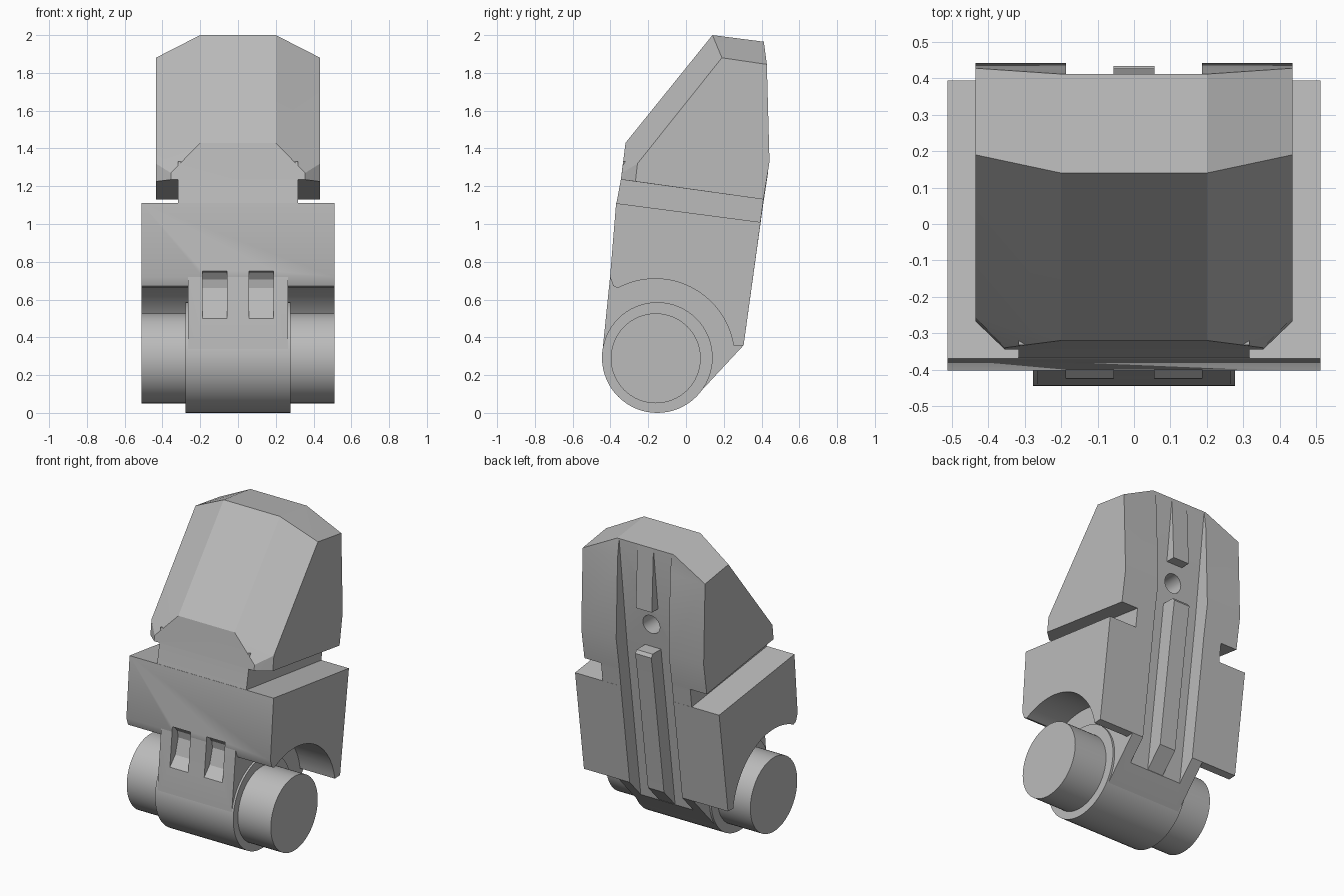
import bpy, bmesh, math
from mathutils import Matrix

cube = bpy.data.objects.get("Cube")
if cube:
    bpy.data.objects.remove(cube, do_unlink=True)

grey = bpy.data.materials.new("plain_grey")
grey.use_nodes = True
colour = (0.5, 0.5, 0.5, 1)
grey.diffuse_color = colour
grey.node_tree.nodes["Principled BSDF"].inputs["Base Color"].default_value = colour


def finish(name, bm):
    bmesh.ops.recalc_face_normals(bm, faces=bm.faces)
    mesh = bpy.data.meshes.new(name)
    bm.to_mesh(mesh)
    bm.free()
    mesh.materials.append(grey)
    obj = bpy.data.objects.new(name, mesh)
    bpy.context.collection.objects.link(obj)
    return obj


def extrude(name, profile, x0, x1):
    """Side profile of (y, z) points swept across x."""
    bm = bmesh.new()
    face = bm.faces.new([bm.verts.new((x0, y, z)) for y, z in profile])
    new = bmesh.ops.extrude_face_region(bm, geom=[face])["geom"]
    verts = [v for v in new if isinstance(v, bmesh.types.BMVert)]
    bmesh.ops.translate(bm, verts=verts, vec=(x1 - x0, 0, 0))
    return finish(name, bm)


def cylinder(name, centre, radius, length, axis):
    bm = bmesh.new()
    turn = Matrix.Rotation(math.pi / 2, 4, "Y" if axis == "x" else "X")
    bmesh.ops.create_cone(bm, cap_ends=True, segments=64, radius1=radius, radius2=radius,
                          depth=length, matrix=Matrix.Translation(centre) @ turn)
    return finish(name, bm)


def hull(name, points):
    """Convex block from points mirrored in x."""
    bm = bmesh.new()
    for x, y, z in points:
        bm.verts.new((x, y, z))
        bm.verts.new((-x, y, z))
    bmesh.ops.convex_hull(bm, input=bm.verts)
    bmesh.ops.dissolve_limit(bm, angle_limit=math.radians(1), verts=bm.verts, edges=bm.edges)
    return finish(name, bm)


def arc(cy, cz, r, a0, a1, n):
    angles = [math.radians(a0 + (a1 - a0) * i / n) for i in range(n + 1)]
    return [(cy + r * math.cos(a), cz + r * math.sin(a)) for a in angles]


# Hinge pin and barrel
pin = cylinder("hinge_pin", (0, -0.16, 0.289), 0.238, 1.024, "x")
barrel = cylinder("hinge_barrel", (0, -0.152, 0.293), 0.293, 0.556, "x")

# Wide block with an arched clearance over the pin
block = extrude("lower_block",
                [(-0.37, 1.11), (-0.402, 0.72), (-0.385, 0.672)]
                + arc(-0.163, 0.29, 0.42, 118, 9, 28)
                + [(0.305, 0.358), (0.395, 1.01)], -0.512, 0.512)

# Web joining the block to the barrel
web = extrude("hinge_web",
              [(-0.372, 1.08), (-0.402, 0.72), (-0.443, 0.32)]
              + arc(-0.152, 0.293, 0.291, 180, 314, 24)
              + [(0.305, 0.358), (0.39, 0.98)], -0.265, 0.265)

# Neck between the two side slots
neck = extrude("neck", [(-0.37, 1.1), (-0.345, 1.235), (-0.332, 1.33), (0.44, 1.33),
                        (0.41, 1.13), (0.393, 1.0)], -0.317, 0.317)

# Chamfered upper block
upper = hull("upper_block", [
    (0.355, -0.345, 1.235), (0.435, -0.268, 1.225), (0.435, 0.41, 1.13),
    (0.355, -0.34, 1.27), (0.435, -0.257, 1.32), (0.2, -0.32, 1.43),
    (0.2, 0.14, 2.0), (0.435, 0.19, 1.88), (0.2, 0.412, 1.965),
    (0.435, 0.428, 1.845), (0.435, 0.442, 1.33)])

# Cutters: rear channel, rear hole, front pockets
channel = extrude("channel_cutter", [(0.422, 2.05), (0.33, 1.25), (0.18, 0.15),
                                     (0.6, 0.15), (0.6, 2.05)], -0.187, 0.187)
hole = cylinder("hole_cutter", (0, 0.35, 1.44), 0.06, 0.4, "y")
pocket_profile = [(-0.48, 0.44), (-0.37, 0.56), (-0.34, 0.66), (-0.348, 0.705),
                  (-0.375, 0.74), (-0.42, 0.76), (-0.5, 0.76)]
pockets = [extrude("pocket_cutter", pocket_profile, x, x + 0.13) for x in (-0.187, 0.057)]

cuts = {block: [channel] + pockets, web: [channel] + pockets,
        neck: [channel], upper: [channel, hole]}
for obj, cutters in cuts.items():
    bpy.context.view_layer.objects.active = obj
    for cutter in cutters:
        mod = obj.modifiers.new("cut", "BOOLEAN")
        mod.operation = "DIFFERENCE"
        mod.solver = "EXACT"
        mod.object = cutter
        bpy.ops.object.modifier_apply(modifier=mod.name)
for cutter in [channel, hole] + pockets:
    bpy.data.objects.remove(cutter, do_unlink=True)

# Raised ribs along the rear channel
upper_rib = extrude("upper_rear_rib", [(0.4, 1.965), (0.412, 1.965), (0.428, 1.56),
                                       (0.35, 1.56)], -0.057, 0.057)
lower_rib = extrude("lower_rear_rib", [(0.32, 1.29), (0.42, 1.29), (0.434, 1.27), (0.408, 1.1),
                                       (0.305, 0.358), (0.17, 0.215), (0.17, 0.4)],
                    -0.057, 0.057)

# Shading
bpy.ops.object.select_all(action="DESELECT")
for obj in (pin, barrel, block, web, neck, upper, upper_rib, lower_rib):
    obj.select_set(True)
bpy.context.view_layer.objects.active = upper
bpy.ops.object.shade_smooth_by_angle(angle=math.radians(25))
